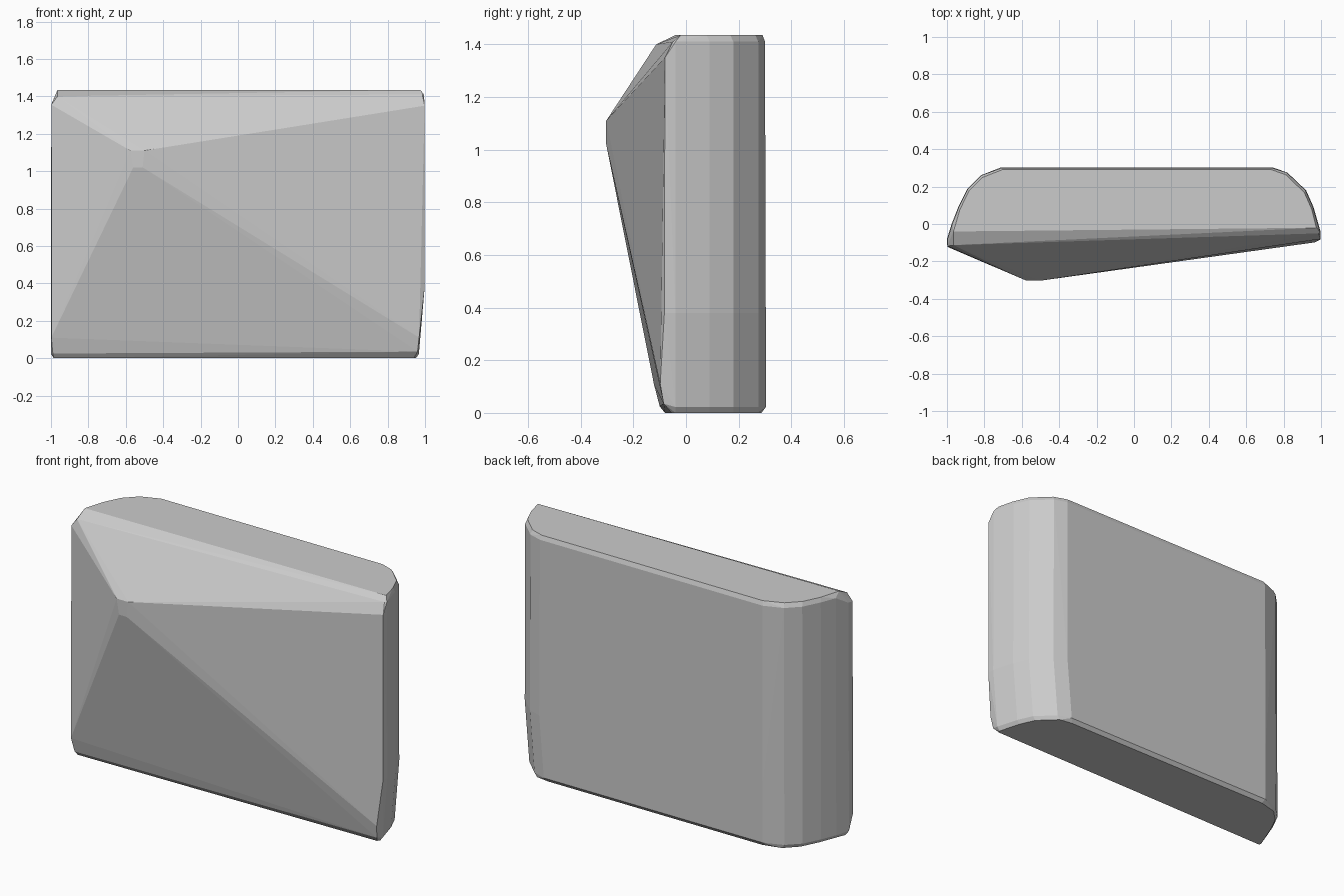
import bpy, bmesh

if "Cube" in bpy.data.objects:
    bpy.data.objects.remove(bpy.data.objects["Cube"])

# Plan outline of the rounded back, left to right
left = [(-1.0, -0.08), (-0.975, 0.0), (-0.94, 0.09), (-0.89, 0.19),
        (-0.82, 0.26), (-0.71, 0.303)]
right = [(0.74, 0.303), (0.82, 0.275), (0.92, 0.18), (0.96, 0.09), (0.997, -0.04)]


def ring(z, inset=0.0, right_shift=0.0):
    """Back outline at height z, pulled inward by inset."""
    pts = [(x + inset, min(y, 0.303 - inset), z) for x, y in left]
    pts += [(x - inset - right_shift, min(y, 0.303 - inset), z) for x, y in right]
    return pts


# Body: stacked outlines, the right side tapering near the base
points = ring(0.0, 0.016, 0.03) + ring(0.022, 0.0, 0.03) + ring(0.38)
points += ring(1.41, 0.003)

# Top face with a small bevel
points += [(x * 0.99, y - 0.012, 1.435) for x, y in left[2:] + right[:-1]]
points += [(-0.965, -0.04, 1.435), (0.975, -0.02, 1.435)]

# Front rim: corners, upper and lower bevels
points += [(-0.998, -0.118, 1.355), (-0.998, -0.122, 0.11),
           (0.998, -0.08, 1.35), (0.998, -0.082, 0.38), (0.968, -0.098, 0.11),
           (-0.965, -0.113, 1.40), (0.985, -0.05, 1.41),
           (-0.99, -0.10, 0.025), (0.96, -0.085, 0.035),
           (-0.985, -0.065, 0.0), (0.94, -0.055, 0.0)]

# Blunt off-centre peak of the front
points += [(-0.575, -0.303, 1.11), (-0.50, -0.303, 1.11),
           (-0.56, -0.303, 1.02), (-0.51, -0.303, 1.02)]

bm = bmesh.new()
# The top outline must not rise over the sloping front rim
for p in points:
    if p[2] == 1.41 and p[1] < -0.05:
        p = (p[0], p[1], 1.36)
    bm.verts.new(p)
hull = bmesh.ops.convex_hull(bm, input=bm.verts[:])
loose = [v for v in bm.verts if not v.link_faces]
bmesh.ops.delete(bm, geom=loose, context='VERTS')
bmesh.ops.dissolve_limit(bm, angle_limit=0.02, verts=bm.verts[:], edges=bm.edges[:])
bmesh.ops.recalc_face_normals(bm, faces=bm.faces[:])

mesh = bpy.data.meshes.new("faceted_slab")
bm.to_mesh(mesh)
bm.free()
bpy.context.collection.objects.link(bpy.data.objects.new("faceted_slab", mesh))
